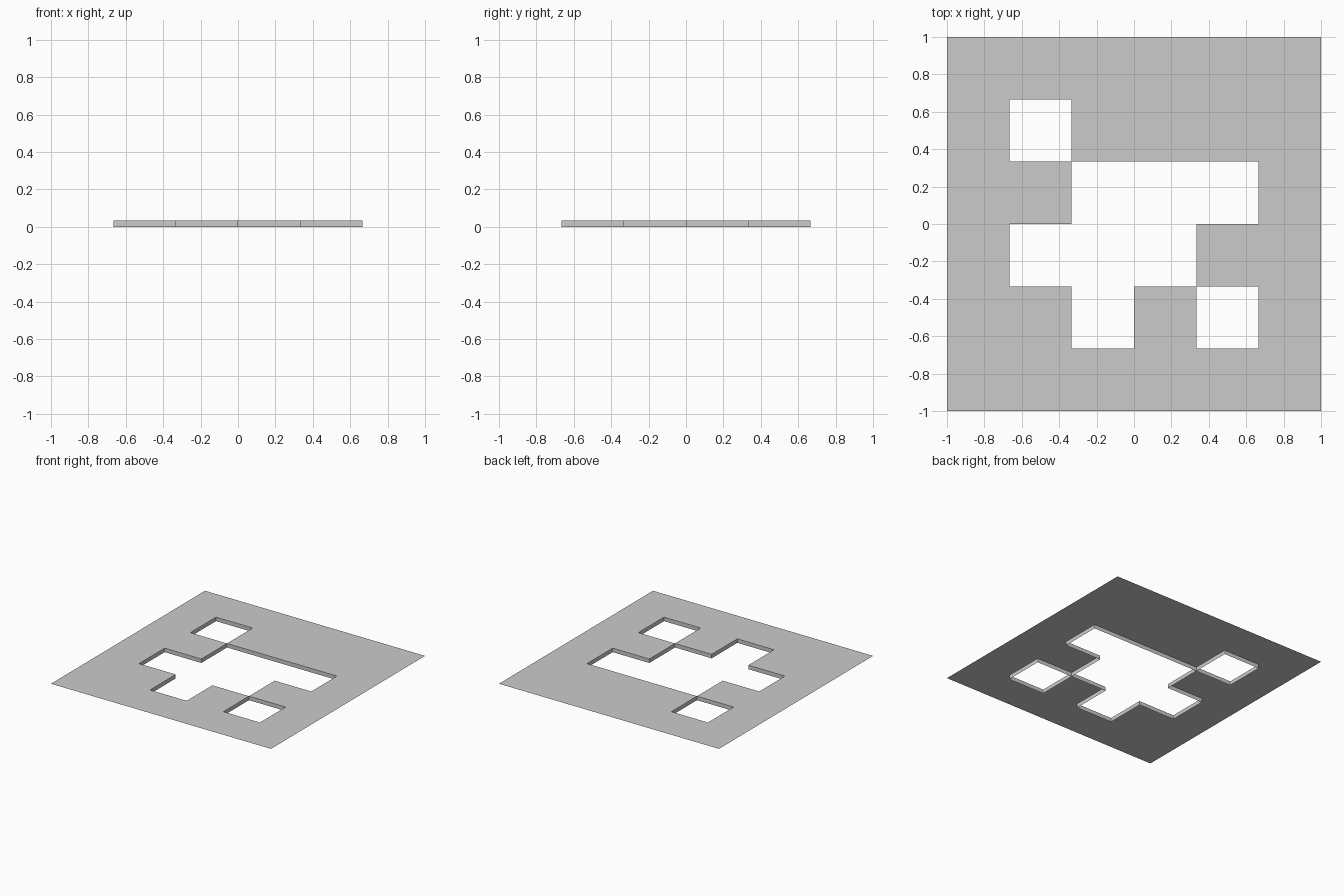
import bpy
import bmesh
from math import floor

cube = bpy.data.objects.get("Cube")
if cube:
    bpy.data.objects.remove(cube)

CELLS = 6
CELL = 2 / CELLS
DEPTH = 0.033

# Pattern of square openings, back row first ("#" is plate, "." is open)
PATTERN = ["######",
           "#.####",
           "##...#",
           "#...##",
           "##.#.#",
           "######"]


def is_open(point):
    col = floor((point.x + 1) / CELL)
    row = floor((1 - point.y) / CELL)
    return PATTERN[row][col] == "."


# Single-sheet plate with the open cells removed
bm = bmesh.new()
bmesh.ops.create_grid(bm, x_segments=CELLS, y_segments=CELLS, size=1)
for v in bm.verts:
    v.co.z = DEPTH
openings = [f for f in bm.faces if is_open(f.calc_center_median())]
rims = {e for f in openings for e in f.edges
        if any(g not in openings for g in e.link_faces)}
bmesh.ops.delete(bm, geom=openings, context="FACES_KEEP_BOUNDARY")
loose = [e for e in bm.edges if not e.link_faces]
rims = [e for e in rims if e.is_valid and e not in loose]
bmesh.ops.delete(bm, geom=loose, context="EDGES")

# Walls hanging from the rim of every opening, facing into the opening
result = bmesh.ops.extrude_edge_only(bm, edges=rims)["geom"]
for item in result:
    if isinstance(item, bmesh.types.BMVert):
        item.co.z = 0
bm.normal_update()
for f in result:
    if isinstance(f, bmesh.types.BMFace):
        if not is_open(f.calc_center_median() + f.normal * CELL / 2):
            f.normal_flip()

mesh = bpy.data.meshes.new("pierced_plate")
bm.to_mesh(mesh)
bm.free()

# Plain grey material
grey = bpy.data.materials.new("plain_grey")
grey.use_nodes = True
color = (0.6, 0.6, 0.6, 1)
grey.diffuse_color = color
grey.node_tree.nodes["Principled BSDF"].inputs["Base Color"].default_value = color
mesh.materials.append(grey)

plate = bpy.data.objects.new("pierced_plate", mesh)
bpy.context.collection.objects.link(plate)
